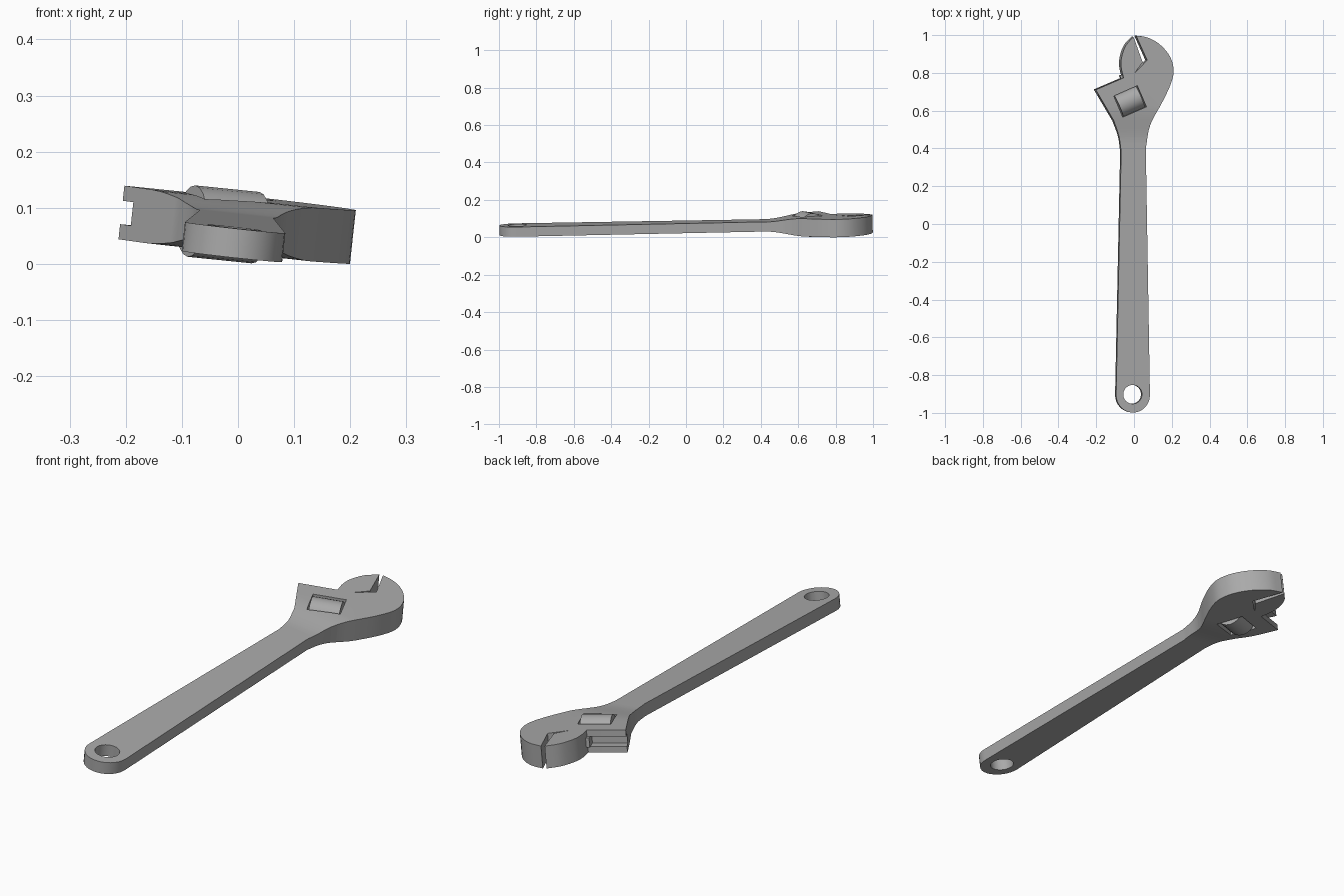
import bpy, bmesh, math
from mathutils import Matrix, Vector

if "Cube" in bpy.data.objects:
    bpy.data.objects.remove(bpy.data.objects["Cube"])

steel = bpy.data.materials.new("steel_grey")
steel.diffuse_color = (0.4, 0.4, 0.4, 1)
steel.use_nodes = True
steel.node_tree.nodes["Principled BSDF"].inputs["Base Color"].default_value = steel.diffuse_color
SLIDE = math.radians(23.5)          # direction the moving jaw slides in
HANDLE_T, HEAD_T = 0.026, 0.048     # half thicknesses


def thickness(y):
    t = min(1, max(0, (y - 0.43) / 0.2))
    return HANDLE_T + (HEAD_T - HANDLE_T) * t * t * (3 - 2 * t)


def smooth_path(pts, n=4):
    """Catmull-Rom curve through the points."""
    p = [Vector(q) for q in pts]
    p = [2 * p[0] - p[1]] + p + [2 * p[-1] - p[-2]]
    out = []
    for i in range(1, len(p) - 2):
        a, b, c, d = p[i - 1:i + 3]
        for k in range(n):
            t = k / n
            out.append(0.5 * (2 * b + (c - a) * t + (2 * a - 5 * b + 4 * c - d) * t**2
                              + (3 * b - a - 3 * c + d) * t**3))
    return [tuple(v) for v in out + [p[-2]]]


def to_object(name, bm):
    bmesh.ops.recalc_face_normals(bm, faces=bm.faces)
    me = bpy.data.meshes.new(name)
    bm.to_mesh(me)
    bm.free()
    me.materials.append(steel)
    ob = bpy.data.objects.new(name, me)
    bpy.context.collection.objects.link(ob)
    return ob


def plate(name, pts, cuts=()):
    """Flat outline turned into a solid whose thickness follows y."""
    bm = bmesh.new()
    bm.faces.new([bm.verts.new((x, y, 0)) for x, y in pts])
    bmesh.ops.triangulate(bm, faces=bm.faces[:])
    for y in cuts:
        bmesh.ops.bisect_plane(bm, geom=bm.verts[:] + bm.edges[:] + bm.faces[:],
                               plane_co=(0, y, 0), plane_no=(0, 1, 0))
    ext = bmesh.ops.extrude_face_region(bm, geom=bm.faces[:])["geom"]
    top = {g for g in ext if isinstance(g, bmesh.types.BMVert)}
    for v in bm.verts:
        v.co.z = thickness(v.co.y) * (1 if v in top else -1)
    return to_object(name, bm)


def box(name, centre, size):
    """Box lined up with the slide direction."""
    bm = bmesh.new()
    bmesh.ops.create_cube(bm, size=1, matrix=Matrix.Translation(centre)
                          @ Matrix.Rotation(SLIDE, 4, 'Z') @ Matrix.Diagonal((*size, 1)))
    return to_object(name, bm)


def cylinder(name, centre, rot, r, depth, seg):
    bm = bmesh.new()
    bmesh.ops.create_cone(bm, cap_ends=True, segments=seg, radius1=r, radius2=r,
                          depth=depth, matrix=Matrix.Translation(centre) @ rot)
    return to_object(name, bm)


def cut(ob, cutter):
    m = ob.modifiers.new("cut", 'BOOLEAN')
    m.operation, m.solver, m.object = 'DIFFERENCE', 'EXACT', cutter
    bpy.context.view_layer.objects.active = ob
    bpy.ops.object.modifier_apply(modifier=m.name)
    bpy.data.objects.remove(cutter)


# wrench body: rounded handle end, right side, fixed jaw, slide edge, left side
end = [(-0.008 + 0.09 * math.cos(a), -0.906 + 0.092 * math.sin(a))
       for a in (math.pi + math.pi * i / 16 for i in range(17))]
right = smooth_path([(0.06, 0.40), (0.083, 0.526), (0.144, 0.643), (0.187, 0.733),
                     (0.206, 0.81), (0.187, 0.886), (0.134, 0.95), (0.07, 0.987),
                     (0.006, 0.998)])
left = smooth_path([(-0.112, 0.548), (-0.083, 0.465), (-0.071, 0.384)], 3)
body = plate("wrench_body", end + right
             + [(0.065, 0.868), (-0.002, 0.80), (-0.209, 0.712)] + left,
             [0.43 + 0.025 * i for i in range(9)])

# hanging hole, window for the worm, slide channel
cut(body, cylinder("hole_cutter", (-0.01, -0.902, 0), Matrix(), 0.05, 0.3, 32))
cut(body, box("window_cutter", (-0.026, 0.65, 0), (0.137, 0.122, 0.3)))
cut(body, box("channel_cutter", (-0.137, 0.741, 0), (0.32, 0.07, 0.042)))

# moving jaw with its tongue in the channel
outer = smooth_path([(-0.008, 0.992), (-0.05, 0.944), (-0.072, 0.88),
                     (-0.073, 0.828), (-0.06, 0.772)])
jaw = plate("moving_jaw", outer + [(-0.004, 0.798), (0.041, 0.857)])
tongue = box("jaw_tongue", (-0.027, 0.775, 0), (0.085, 0.06, 0.041))

# adjusting worm
along = Matrix.Rotation(SLIDE, 4, 'Z') @ Matrix.Rotation(math.pi / 2, 4, 'Y')
worm = cylinder("adjusting_worm", (-0.026, 0.65, 0), along, 0.064, 0.125, 20)

# lay the wrench at its slight tilt and rest it on the ground
parts = [body, jaw, tongue, worm]
tilt = Matrix.Rotation(0.019, 4, 'X') @ Matrix.Rotation(0.11, 4, 'Y')
for ob in parts:
    ob.data.transform(tilt)
low = min(v.co.z for ob in parts for v in ob.data.vertices)
for ob in parts:
    ob.data.transform(Matrix.Translation((0, 0, -low)))
    ob.select_set(True)
bpy.context.view_layer.objects.active = body
bpy.ops.object.shade_smooth_by_angle(angle=math.radians(30))
